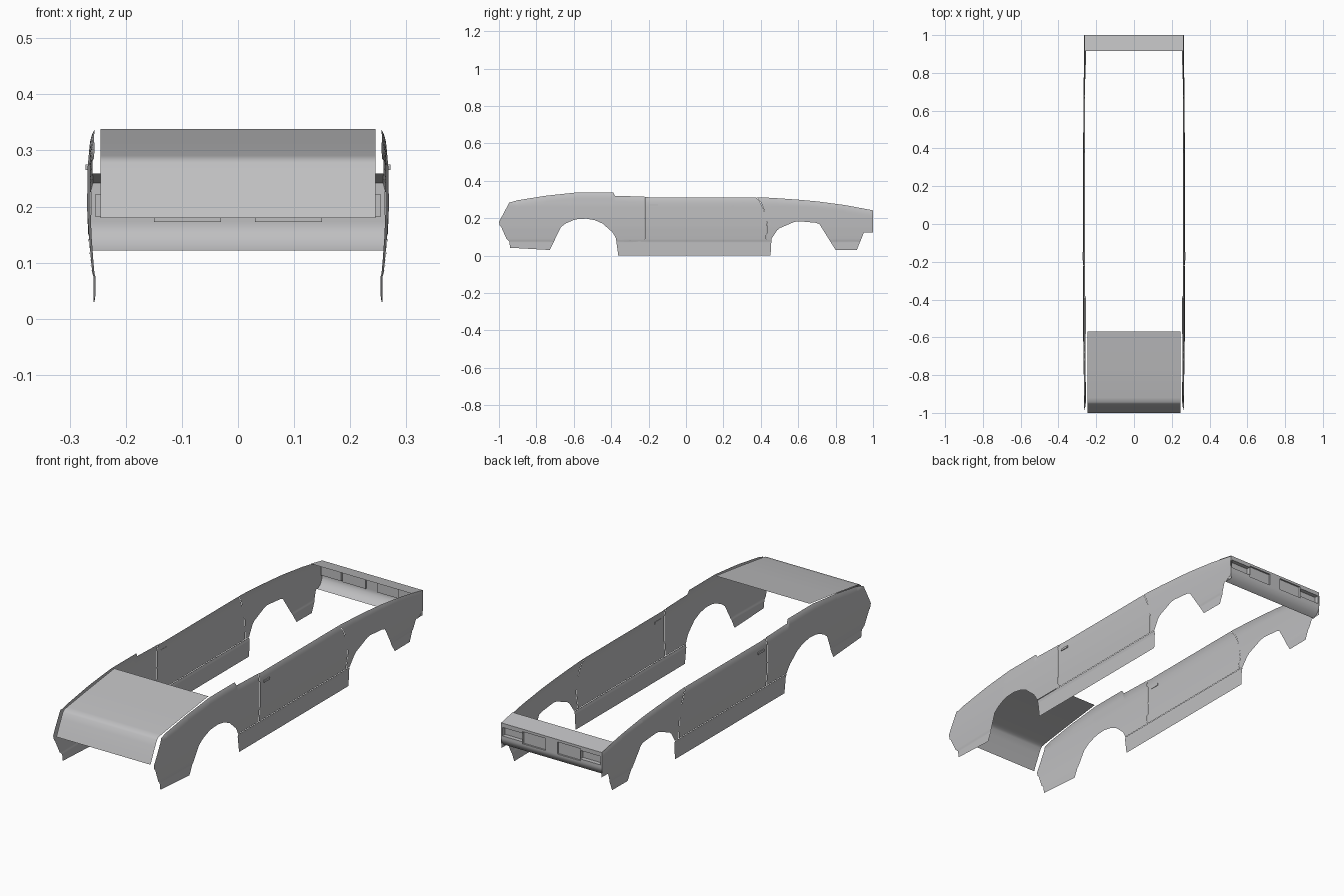
import bpy, bmesh, math
from mathutils import Vector

if "Cube" in bpy.data.objects:
    bpy.data.objects.remove(bpy.data.objects["Cube"])

paint = bpy.data.materials.new("body grey")
paint.diffuse_color = (0.52, 0.52, 0.53, 1)
paint.use_nodes = True
paint.node_tree.nodes["Principled BSDF"].inputs["Base Color"].default_value = paint.diffuse_color


def lerp(table, t):
    if t <= table[0][0]:
        return table[0][1]
    for (a, va), (b, vb) in zip(table, table[1:]):
        if t <= b:
            return va + (vb - va) * (t - a) / (b - a)
    return table[-1][1]


def finish(bm, name, mirror=False, angle=30):
    me = bpy.data.meshes.new(name)
    bm.to_mesh(me)
    bm.free()
    ob = bpy.data.objects.new(name, me)
    bpy.context.collection.objects.link(ob)
    me.materials.append(paint)
    if mirror:
        ob.modifiers.new("mirror", 'MIRROR').use_mirror_merge = False
    bpy.ops.object.select_all(action='DESELECT')
    ob.select_set(True)
    bpy.context.view_layer.objects.active = ob
    bpy.ops.object.shade_smooth_by_angle(angle=math.radians(angle))
    return ob


def cut(bm, co, no):
    bmesh.ops.bisect_plane(bm, geom=bm.verts[:] + bm.edges[:] + bm.faces[:],
                           plane_co=co, plane_no=no, dist=1e-5)


# Top line of the body side, and how far out the side stands at each height
TOP = [(-1, .18), (-.945, .283), (-.9, .296), (-.75, .32), (-.58, .338), (-.39, .338),
       (-.38, .32), (-.22, .315), (-.2, .312), (.4, .312), (.5, .306), (.6, .299),
       (.7, .29), (.85, .27), (1, .242)]
BULGE = [(.03, .259), (.075, .259), (.08, .261), (.1, .263), (.15, .267), (.2, .269),
         (.27, .268), (.325, .263), (.34, .260)]
TAPER = [(-1, .006), (-.6, 0), (.45, 0), (1, .005)]


def side_x(y, z):
    roll = max(0, 1 - (lerp(TOP, y) - z) / .03) if -.94 < y else 0
    return lerp(BULGE, z) - lerp(TAPER, y) - .005 * min(roll, 1) ** 2


def top_between(a, b):
    return [(a, lerp(TOP, a))] + [p for p in TOP if a < p[0] < b] + [(b, lerp(TOP, b))]


def arch(cy, cz, ry, rz, z0, z1, n=22):
    # Wheel arch from its -y foot at height z0 to its +y foot at height z1
    a0 = math.pi - math.asin((z0 - cz) / rz)
    a1 = math.asin((z1 - cz) / rz)
    return [(cy + ry * math.cos(a0 + (a1 - a0) * i / n),
             cz + rz * math.sin(a0 + (a1 - a0) * i / n)) for i in range(n + 1)]


def side_panel(name, outline):
    # Flat outline, sliced finely, then bent to the body curve
    bm = bmesh.new()
    f = bm.faces.new([bm.verts.new((0, y, z)) for y, z in outline])
    bmesh.ops.triangulate(bm, faces=[f])
    for i in range(1, 34):
        cut(bm, (0, 0, i * .01), (0, 0, 1))
    for z in (.075, .285, .295, .305):
        cut(bm, (0, 0, z), (0, 0, 1))
    for i in range(-19, 20):
        cut(bm, (0, i * .05 + .002, 0), (0, 1, 0))
    for v in bm.verts:
        v.co.x = side_x(v.co.y, v.co.z)
    bm.normal_update()
    if sum(f.normal.x for f in bm.faces) < 0:
        bmesh.ops.reverse_faces(bm, faces=bm.faces[:])
    finish(bm, name, mirror=True)


# Body sides, split along the seams
seam = [(.377, .312), (.4, .285), (.417, .25), (.43, .21), (.435, .17), (.434, .13), (.43, .09)]
front_arch = arch(-.545, .03, .183, .168, .03, .09)
rear_arch = arch(.627, .06, .175, .125, .09, .06)

side_panel("front_quarter_panel",
           top_between(-1, -.223) + [(-.223, .09)] + front_arch[::-1]
           + [(-.94, .042), (-.945, .075), (-.96, .09), (-.967, .145), (-.995, .158)])
side_panel("door_panel",
           [(-.22, .09)] + top_between(-.22, .374) + [(y - .003, z) for y, z in seam[1:]])
side_panel("rear_quarter_panel",
           top_between(.377, 1) + [(1, .124), (.915, .124), (.913, .03), (.8, .03)]
           + rear_arch[::-1] + seam[:0:-1])
side_panel("sill", [(-.374, .088), (-.366, .05), (-.362, 0), (.452, 0), (.453, .05), (.457, .088)])


def sheet(profile, half):
    bm = bmesh.new()
    rows = [[bm.verts.new((x, y, z)) for x in (-half, half)] for y, z in profile]
    for a, b in zip(rows, rows[1:]):
        bm.faces.new((a[0], a[1], b[1], b[0]))
    bm.normal_update()
    return bm


# Front lid, bent down over the nose
finish(sheet([(-1, .18), (-.985, .213), (-.965, .254), (-.952, .278), (-.943, .286),
              (-.92, .291), (-.75, .315), (-.57, .338)], .245), "front_lid", angle=40)

# Rear end panel with four recessed lamp openings
bm = sheet([(.962, .122), (.985, .135), (.997, .155), (1, .165), (1, .242), (.915, .259)], .262)
for x in (.03, .15, .255):
    for s in (-1, 1):
        cut(bm, (s * x, 0, 0), (1, 0, 0))
for z in (.173, .182, .222, .23):
    cut(bm, (0, 0, z), (0, 0, 1))


def recess(x0, x1, z0, z1, depth):
    for s in (-1, 1):
        picked = []
        for f in bm.faces:
            c = f.calc_center_median()
            if c.y > .9995 and x0 < s * c.x < x1 and z0 < c.z < z1:
                picked.append(f)
        out = bmesh.ops.extrude_face_region(bm, geom=picked)["geom"]
        moved = [g for g in out if isinstance(g, bmesh.types.BMVert)]
        bmesh.ops.translate(bm, verts=moved, vec=Vector((0, -depth, 0)))
        bmesh.ops.delete(bm, geom=[f for f in picked if f.is_valid], context='FACES_ONLY')


recess(.03, .15, .173, .23, .008)
recess(.15, .255, .182, .222, .02)
bmesh.ops.recalc_face_normals(bm, faces=bm.faces[:])
finish(bm, "rear_panel")

# Door handles
bm = bmesh.new()
bmesh.ops.create_cube(bm, size=1)
for v in bm.verts:
    v.co = (.269 + v.co.x * .006, -.172 + v.co.y * .045, .27 + v.co.z * .01)
finish(bm, "door_handle", mirror=True)
